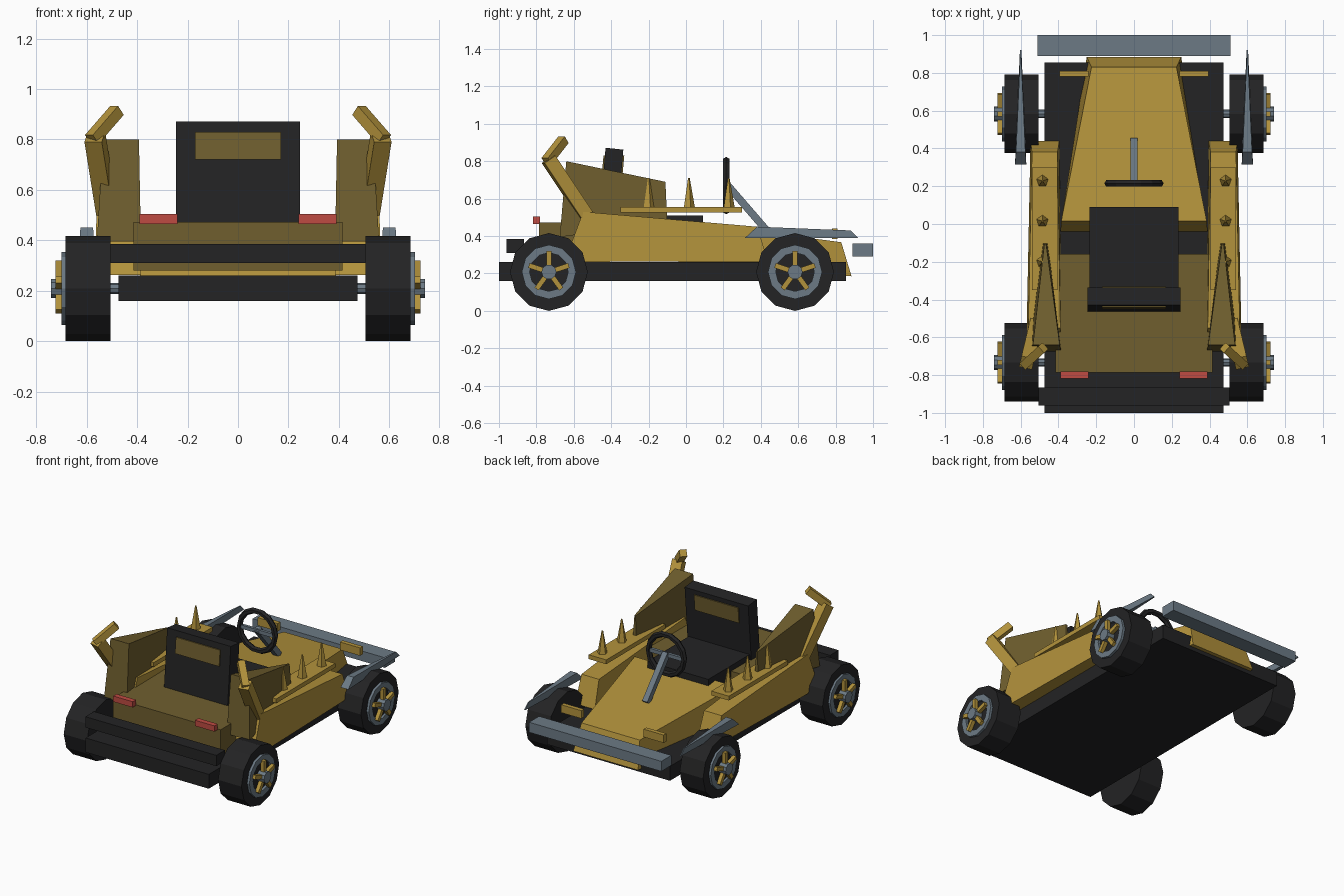
import bpy, bmesh, math
from mathutils import Vector, Matrix

if "Cube" in bpy.data.objects:
    bpy.data.objects.remove(bpy.data.objects["Cube"])


def mat(name, rgb):
    m = bpy.data.materials.new(name)
    m.diffuse_color = (*rgb, 1)
    m.use_nodes = True
    m.node_tree.nodes["Principled BSDF"].inputs["Base Color"].default_value = m.diffuse_color
    return m


GOLD = mat("gold", (0.45, 0.29, 0.045))
OLIVE = mat("dark olive", (0.162, 0.114, 0.028))
BLACK = mat("black", (0.017, 0.017, 0.018))
STEEL = mat("steel", (0.15, 0.195, 0.235))
RED = mat("red", (0.52, 0.07, 0.055))


def finish(bm, name, m):
    bmesh.ops.recalc_face_normals(bm, faces=bm.faces)
    me = bpy.data.meshes.new(name)
    bm.to_mesh(me)
    bm.free()
    me.materials.append(m)
    ob = bpy.data.objects.new(name, me)
    bpy.context.collection.objects.link(ob)
    return ob


def loft(name, m, a, b):
    """Solid between two matching outlines."""
    bm = bmesh.new()
    va, vb = [bm.verts.new(p) for p in a], [bm.verts.new(p) for p in b]
    bm.faces.new(va)
    bm.faces.new(vb)
    n = len(a)
    for i in range(n):
        j = (i + 1) % n
        bm.faces.new((va[i], va[j], vb[j], vb[i]))
    return finish(bm, name, m)


def box(name, m, x, y, z):
    ring = [(x[0], y[0]), (x[1], y[0]), (x[1], y[1]), (x[0], y[1])]
    return loft(name, m, [(*p, z[0]) for p in ring], [(*p, z[1]) for p in ring])


def slab(name, m, bottom, top, s=1):
    """Each level: rear (x0, x1, y, z) and front (x0, x1, y, z)."""
    def ring(level):
        (a0, a1, ay, az), (b0, b1, by, bz) = level
        return [(s*a0, ay, az), (s*a1, ay, az), (s*b1, by, bz), (s*b0, by, bz)]
    return loft(name, m, ring(bottom), ring(top))


def beam(name, m, p, q, r0, r1=None, sides=4):
    """Straight bar from p to q."""
    p, q = Vector(p), Vector(q)
    r1 = r0 if r1 is None else r1
    d = (q - p).normalized()
    u = d.cross(Vector((0, 0, 1)))
    u = u.normalized() if u.length > 1e-4 else Vector((0, 1, 0))
    v = d.cross(u)
    off = math.pi / 4 if sides == 4 else 0

    def ring(c, r):
        return [c + r*(math.cos(off + 2*math.pi*i/sides)*u + math.sin(off + 2*math.pi*i/sides)*v)
                for i in range(sides)]
    return loft(name, m, ring(p, r0), ring(q, r1))


def torus(name, m, centre, normal, R, section, n):
    """Ring swept round `normal`; section = (radial, axial) points."""
    bm = bmesh.new()
    rot = Vector(normal).to_track_quat('Z', 'Y').to_matrix()
    rows = []
    for i in range(n):
        t = 2*math.pi*i/n
        rows.append([bm.verts.new(Vector(centre) + rot @ Vector(((R+r)*math.cos(t), (R+r)*math.sin(t), a)))
                     for r, a in section])
    k = len(section)
    for i in range(n):
        for j in range(k):
            A, B = rows[i], rows[(i+1) % n]
            bm.faces.new((A[j], B[j], B[(j+1) % k], A[(j+1) % k]))
    return finish(bm, name, m)


# Floor, bumpers, rear deck
box("floor_pan", BLACK, (-.475, .475), (-1, .855), (.16, .26))
box("tail_bumper", BLACK, (-.505, .505), (-.96, -.865), (.31, .385))
box("nose_bumper", STEEL, (-.51, .51), (.89, 1), (.29, .36))
box("tail_deck", OLIVE, (-.415, .415), (-.785, -.16), (.28, .472))

# Tapered hood
slab("hood", GOLD,
     ((-.39, .39, -.045, .24), (-.25, .25, .885, .185)),
     ((-.385, .385, .015, .475), (-.225, .225, .83, .367)))

# Seat with tilted backrest and badge plate
box("seat_cushion", BLACK, (-.235, .235), (-.40, .09), (.38, .51))
slab("seat_back", BLACK,
     ((-.245, .245, -.465, .46), (-.245, .245, -.37, .46)),
     ((-.245, .245, -.43, .872), (-.245, .245, -.335, .862)))
slab("seat_plate", OLIVE,
     ((-.17, .17, -.451, .72), (-.17, .17, -.34, .72)),
     ((-.17, .17, -.441, .83), (-.17, .17, -.33, .83)))

# Steering
section = [(.02*math.cos(math.pi*i/3), .02*math.sin(math.pi*i/3)) for i in range(6)]
torus("steering_wheel", BLACK, (0, .215, .67), (0, 1, 0), .137, section, 14)
box("steering_crossbar", STEEL, (-.13, .13), (.205, .225), (.657, .683))
beam("steering_column", STEEL, (0, .215, .68), (0, .44, .42), .028)

for s in (-1, 1):
    side = "right" if s > 0 else "left"
    # Side pod, fin and spiked rail
    slab(side + "_pod", GOLD,
         ((.385, .57, -.65, .262), (.395, .548, .44, .265)),
         ((.39, .56, -.55, .53), (.405, .54, .38, .45)), s)
    slab(side + "_fin", OLIVE,
         ((.385, .56, -.675, .395), (.455, .485, -.10, .47)),
         ((.393, .535, -.64, .80), (.465, .475, -.11, .69)), s)
    box(side + "_rail", GOLD, (s*.405, s*.54), (-.35, .30), (.525, .555))
    for i, y in enumerate((-.20, .015, .228)):
        beam(f"{side}_spike_{i}", GOLD, (s*.485, y, .55), (s*.485, y, .71), .033, .005, 5)
    # Bent horn behind the fin
    beam(side + "_horn_lower", GOLD, (s*.52, -.535, .51), (s*.568, -.735, .81), .05)
    beam(side + "_horn_upper", GOLD, (s*.58, -.745, .80), (s*.48, -.655, .915), .033)
    # Blade over the nose wheel
    slab(side + "_blade", STEEL,
         ((.57, .63, .315, .39), (.596, .604, .92, .39)),
         ((.575, .625, .38, .45), (.597, .603, .88, .43)), s)
    # Lamps
    box(side + "_head_lamp", GOLD, (s*.24, s*.395), (.78, .81), (.385, .44))
    box(side + "_tail_lamp", RED, (s*.24, s*.39), (-.817, -.78), (.465, .505))

    # Wheels
    for end, y in (("tail", -.733), ("nose", .583)):
        n, z = f"{side}_{end}_", .208
        beam(n + "tire", BLACK, (s*.505, y, z), (s*.685, y, z), .208, sides=12).data.transform(
            Matrix.Identity(4))
        torus(n + "rim", STEEL, (s*.69, y, z), (1, 0, 0), .124,
              [(-.021, -.01), (.021, -.01), (.021, .012), (-.021, .012)], 12)
        beam(n + "hub", STEEL, (s*.68, y, z), (s*.742, y, z), .04, sides=10)
        beam(n + "axle", STEEL, (s*.40, y, z), (s*.51, y, z), .022, sides=8)
        for k in range(5):
            t = math.pi/2 + 2*math.pi*k/5
            c, w = math.cos(t), math.sin(t)
            beam(f"{n}spoke_{k}", GOLD, (s*.71, y + .03*c, z + .03*w),
                 (s*.71, y + .112*c, z + .112*w), .019)
